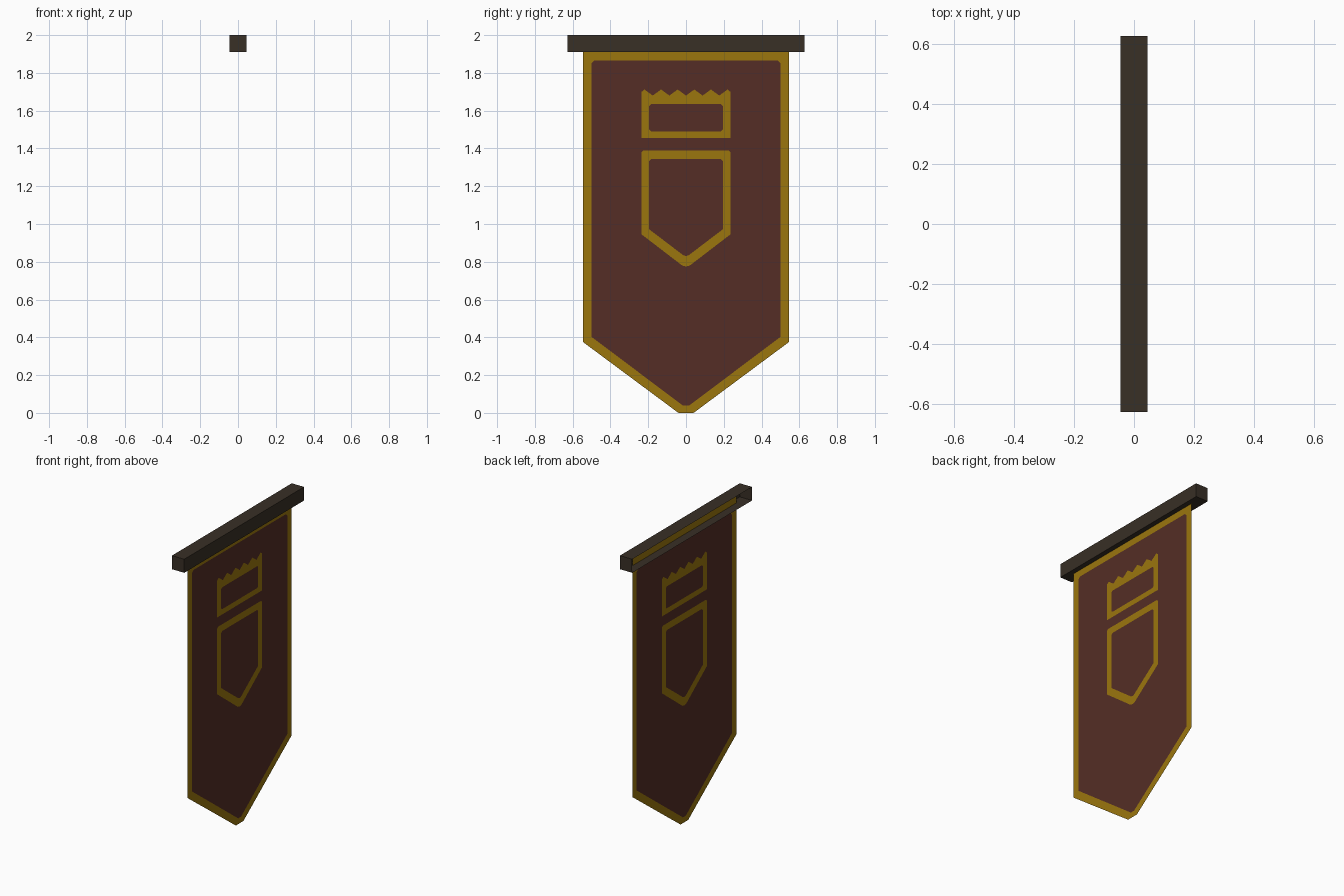
import bpy, bmesh
from mathutils import Vector
from mathutils.geometry import delaunay_2d_cdt

if "Cube" in bpy.data.objects:
    bpy.data.objects.remove(bpy.data.objects["Cube"])


def material(name, rgb):
    m = bpy.data.materials.new(name)
    m.diffuse_color = (*rgb, 1)
    m.use_nodes = True
    m.node_tree.nodes["Principled BSDF"].inputs["Base Color"].default_value = m.diffuse_color
    return m


wood = material("dark wood", (0.040, 0.029, 0.019))
gold = material("gold trim", (0.330, 0.180, 0.004))
cloth = material("red brown cloth", (0.090, 0.027, 0.019))


def add_object(name, bm, mats):
    me = bpy.data.meshes.new(name)
    bm.to_mesh(me)
    bm.free()
    for m in mats:
        me.materials.append(m)
    ob = bpy.data.objects.new(name, me)
    bpy.context.collection.objects.link(ob)
    return ob


# Crossbar: a box left open at the back (-x)
bm = bmesh.new()
bmesh.ops.create_cube(bm, size=1)
for v in bm.verts:
    v.co = Vector((v.co.x * 0.09, v.co.y * 1.256, v.co.z * 0.09 + 1.955))
bm.normal_update()
bmesh.ops.delete(bm, geom=[f for f in bm.faces if f.normal.x < -0.5],
                 context='FACES_ONLY')
add_object("crossbar", bm, [wood])


def mirror(half):
    """Close a right-hand profile (bottom to top) into a symmetric loop."""
    return half + [(-y, z) for y, z in reversed(half) if y > 0]


# Nested outlines in (y, z): each one switches between gold and cloth
edge = mirror([(0.04, 0), (0.545, 0.375), (0.545, 1.957)])
field = mirror([(0.015, 0.038), (0.50, 0.402), (0.50, 1.85), (0.485, 1.865)])
shield = mirror([(0, 0.775), (0.02, 0.78), (0.235, 0.945), (0.235, 1.38), (0.225, 1.39)])
shield_in = mirror([(0, 0.83), (0.015, 0.835), (0.195, 0.972), (0.195, 1.333), (0.183, 1.345)])
crown = [(-0.235, 1.455), (0.235, 1.455)] + [
    (0.22 - 0.044 * i, 1.68 if i % 2 else 1.712) for i in range(11)]
crown[2:2] = [(0.235, 1.70)]
crown.append((-0.235, 1.70))
crown_in = mirror([(0.185, 1.49), (0.195, 1.50), (0.195, 1.625), (0.185, 1.635)])
loops = [edge, field, shield, shield_in, crown, crown_in]


def inside(p, loop):
    hit = False
    for (ay, az), (by, bz) in zip(loop, loop[1:] + loop[:1]):
        if (az > p.y) != (bz > p.y) and p.x < ay + (p.y - az) * (by - ay) / (bz - az):
            hit = not hit
    return hit


# Banner: one flat sheet cut along the outlines
pts, edges = [], []
for loop in loops:
    s, n = len(pts), len(loop)
    pts += [Vector(p) for p in loop]
    edges += [(s + i, s + (i + 1) % n) for i in range(n)]
co, _, tris, *_ = delaunay_2d_cdt(pts, edges, [], 0, 1e-5)

bm = bmesh.new()
verts = [bm.verts.new((0.012, p.x, p.y)) for p in co]
for t in tris:
    centre = sum((co[i] for i in t), Vector((0, 0))) / len(t)
    depth = sum(inside(centre, lp) for lp in loops)
    if depth:
        f = bm.faces.new([verts[i] for i in t])
        f.material_index = 0 if depth % 2 else 1
bm.normal_update()
for f in bm.faces:
    if f.normal.x < 0:
        f.normal_flip()
add_object("banner", bm, [gold, cloth])
